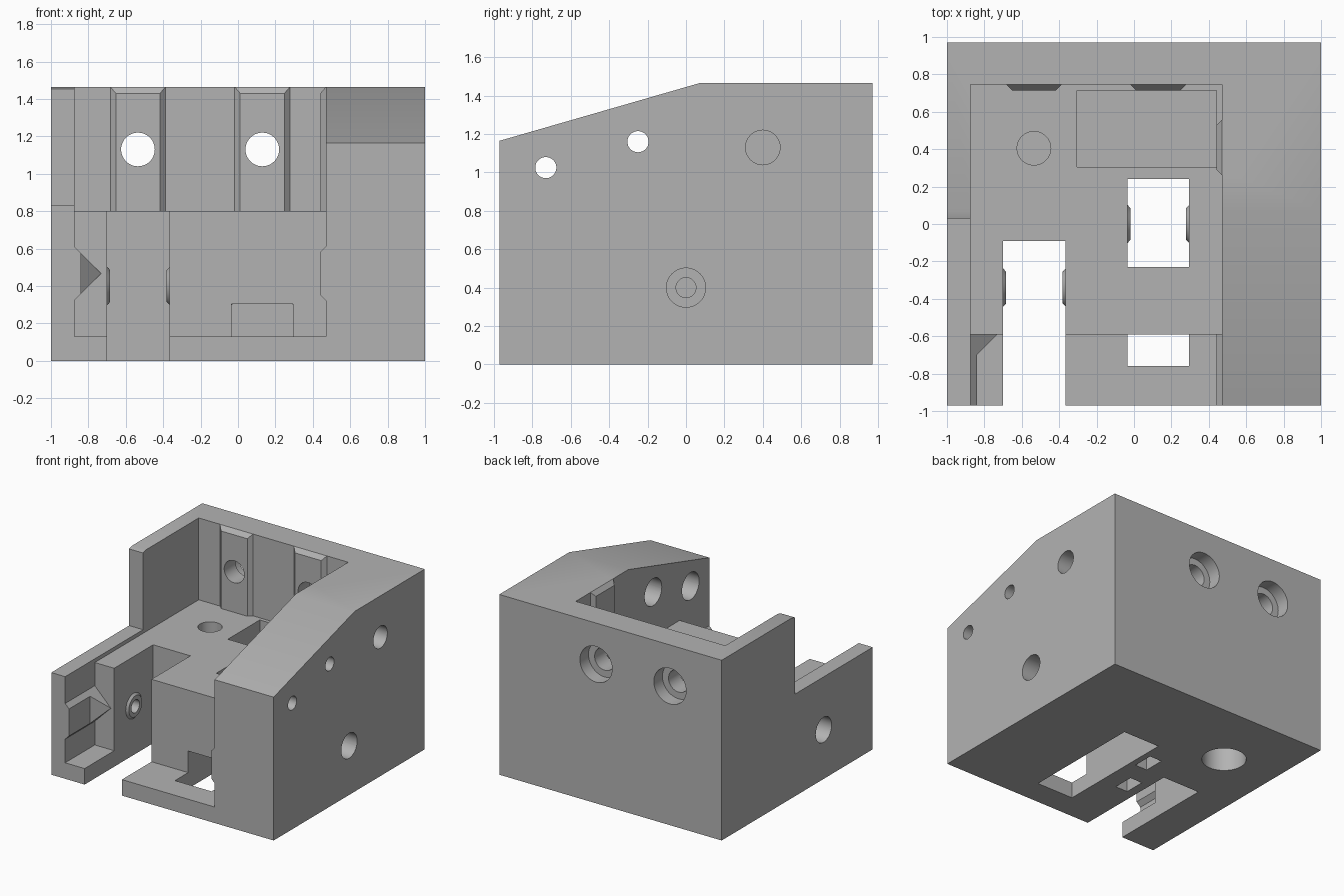
import bpy, bmesh, math
from mathutils import Matrix, Vector

cube = bpy.data.objects.get("Cube")
if cube:
    bpy.data.objects.remove(cube, do_unlink=True)

grey = bpy.data.materials.new("plain grey")
grey.use_nodes = True
grey.diffuse_color = (0.45, 0.45, 0.45, 1)
grey.node_tree.nodes["Principled BSDF"].inputs["Base Color"].default_value = grey.diffuse_color


def hull(name, points):
    """Convex solid around a few points."""
    bm = bmesh.new()
    for p in points:
        bm.verts.new(p)
    res = bmesh.ops.convex_hull(bm, input=bm.verts[:])
    bmesh.ops.dissolve_limit(bm, angle_limit=0.01, verts=bm.verts[:], edges=bm.edges[:])
    bmesh.ops.recalc_face_normals(bm, faces=bm.faces[:])
    return finish(name, bm)


def finish(name, bm):
    mesh = bpy.data.meshes.new(name)
    bm.to_mesh(mesh)
    bm.free()
    mesh.materials.append(grey)
    obj = bpy.data.objects.new(name, mesh)
    bpy.context.collection.objects.link(obj)
    return obj


def box(name, x, y, z):
    return hull(name, [(a, b, c) for a in x for b in y for c in z])


def rod(name, start, end, r1, r2=None):
    """Cylinder or frustum between two points."""
    start, end = Vector(start), Vector(end)
    axis = end - start
    turn = axis.to_track_quat('Z', 'Y').to_matrix().to_4x4()
    bm = bmesh.new()
    bmesh.ops.create_cone(bm, cap_ends=True, segments=48, radius1=r1,
                          radius2=r1 if r2 is None else r2, depth=axis.length,
                          matrix=Matrix.Translation((start + end) / 2) @ turn)
    return finish(name, bm)


def along_y(name, profile, y0, y1):
    return hull(name, [(x, y, z) for x, z in profile for y in (y0, y1)])


def combine(target, tool, operation):
    mod = target.modifiers.new(tool.name, 'BOOLEAN')
    mod.operation, mod.object, mod.solver = operation, tool, 'EXACT'
    bpy.context.view_layer.objects.active = target
    bpy.ops.object.modifier_apply(modifier=mod.name)
    bpy.data.objects.remove(tool, do_unlink=True)


def cut(tool):
    combine(body, tool, 'DIFFERENCE')


def add(tool):
    combine(body, tool, 'UNION')


# Block with sloping top
side = [(-0.97, 0), (0.97, 0), (0.97, 1.465), (0.07, 1.465), (-0.97, 1.165)]
body = hull("mount_body", [(x, y, z) for x in (-1, 1) for y, z in side])

# Upper bay, front bay and low left wall
cut(box("upper_bay", (-0.875, 0.47), (-1.1, 0.745), (0.8, 1.6)))
cut(box("front_bay", (-0.875, 0.47), (-1.1, -0.59), (0.13, 1.0)))
cut(box("wall_notch", (-1.1, -0.87), (-1.1, 0.03), (0.83, 1.6)))

# Guide rails in the front bay
mid = 0.467
add(along_y("right_rail", [(0.5, mid - 0.175), (0.44, mid - 0.115),
                           (0.44, mid + 0.115), (0.5, mid + 0.175)], -0.97, -0.55))
left_rail = along_y("left_rail", [(-0.9, mid - 0.17), (-0.73, mid),
                                  (-0.9, mid + 0.17)], -0.97, -0.55)
combine(left_rail, hull("rail_trim", [(x, y, z) for z in (0.2, 0.7) for x, y in
        [(-0.84, -1.1), (-0.84, -0.7), (-0.7, -0.56), (-0.6, -1.1)]]), 'DIFFERENCE')
add(left_rail)

# Chamfered ribs in the upper bay
def rib(place):
    pts = []
    for s in (-1, 1):
        for z in (0.75, 1.465):
            pts += [(s * 0.148, 0.05, z), (s * 0.148, 0, z)]
        pts += [(s * 0.118, -0.03, z) for z in (0.75, 1.43)]
    add(hull("rib", [place(*p) for p in pts]))

back_holes = (-0.535, 0.13)
for cx in back_holes:
    rib(lambda u, d, z: (cx + u, 0.745 + d, z))
rib(lambda u, d, z: (0.47 + d, 0.41 + u, z))

# Slot, deck well, cable opening and its tunnel
cut(box("slot", (-0.70, -0.365), (-1.1, -0.09), (-0.1, 1.0)))
cut(box("deck_well", (-0.305, 0.44), (0.305, 0.715), (0.4, 1.0)))
cut(box("opening", (-0.035, 0.295), (-0.23, 0.24), (-0.1, 1.0)))
cut(box("tunnel", (-0.035, 0.295), (-0.76, 0.24), (-0.1, 0.305)))

# Tapered bosses inside the slot and the opening
for x0, x1, y in ((-0.70, -0.365, -0.34), (-0.035, 0.295, 0)):
    for x, s in ((x0, 1), (x1, -1)):
        add(rod("boss", (x - s * 0.02, y, 0.4), (x + s * 0.016, y, 0.4), 0.124, 0.085))

# Clamp screws with nut traps from below
for outer, seat, nut, y in ((-1.1, -0.86, -0.235, -0.34), (1.1, 0.5, -0.14, 0)):
    cut(rod("screw_hole", (outer, y, 0.4), (nut, y, 0.4), 0.052))
    cut(rod("screw_head", (outer, y, 0.4), (seat, y, 0.4), 0.102))
    cut(box("nut_trap", (nut - 0.055, nut + 0.055), (y - 0.085, y + 0.085), (-0.1, 0.49)))

# Back wall holes with counterbores
for x in back_holes:
    cut(rod("back_hole", (x, 0.6, 1.13), (x, 1.1, 1.13), 0.09))
    cut(rod("back_head", (x, 0.86, 1.13), (x, 1.1, 1.13), 0.145))

# Right wall holes
cut(rod("rib_hole", (0.38, 0.4, 1.13), (1.1, 0.4, 1.13), 0.09))
for y, z in ((-0.73, 1.025), (-0.25, 1.16)):
    cut(rod("side_hole", (0.4, y, z), (1.1, y, z), 0.055))
    cut(rod("side_head", (0.4, y, z), (0.85, y, z), 0.11))

# Deck hole and its wide recess below
cut(rod("deck_hole", (-0.535, 0.405, 0.55), (-0.535, 0.405, 0.9), 0.09))
cut(rod("base_recess", (-0.535, 0.405, -0.1), (-0.535, 0.405, 0.4), 0.165))

bpy.ops.object.select_all(action='DESELECT')
body.select_set(True)
bpy.context.view_layer.objects.active = body
bpy.ops.object.shade_smooth_by_angle(angle=math.radians(25))
